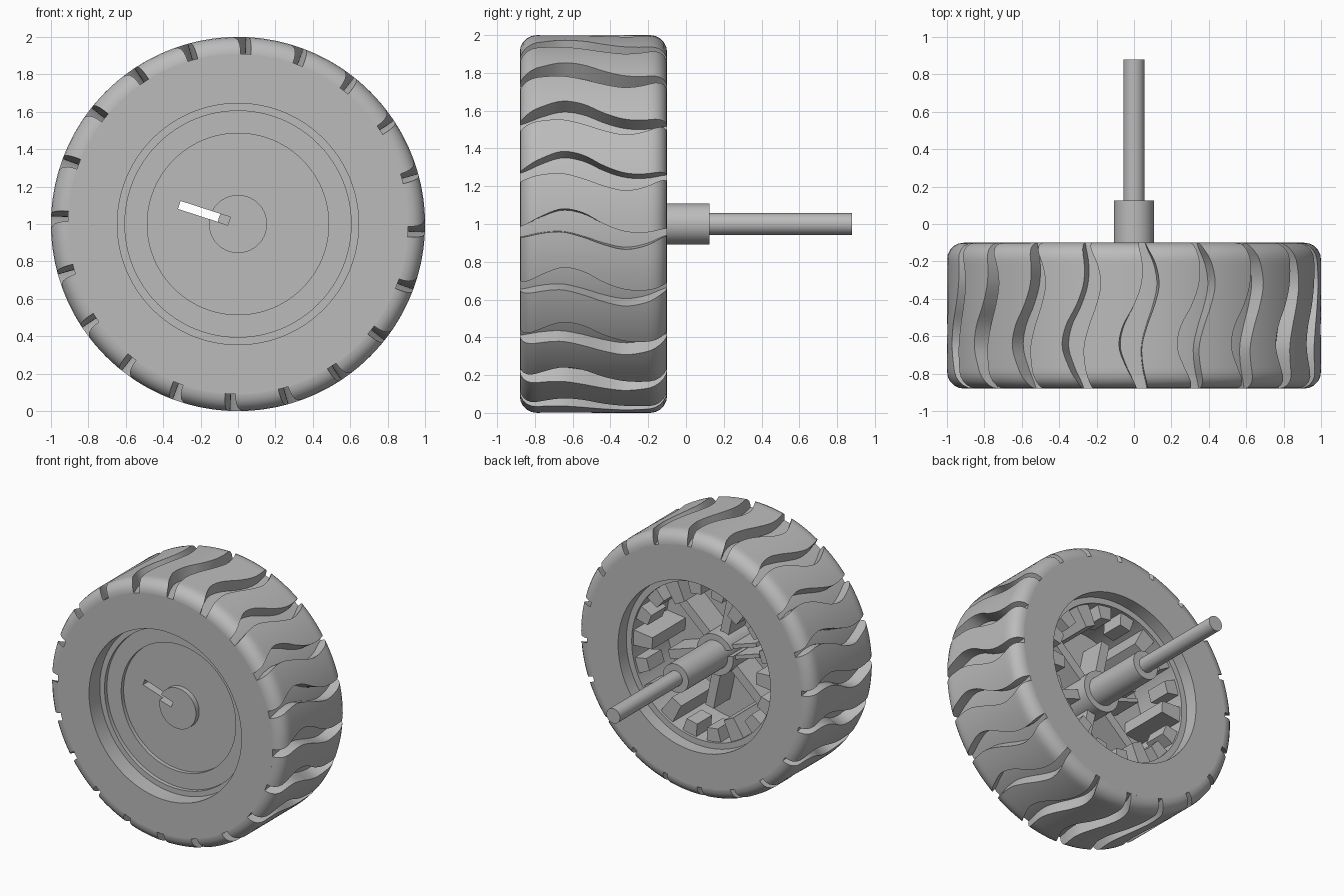
import bpy, bmesh
from math import sin, cos, pi, radians
from mathutils import Matrix, Vector

cube = bpy.data.objects.get("Cube")
if cube:
    bpy.data.objects.remove(cube)

# Single grey material
grey = bpy.data.materials.new("plain grey")
grey.use_nodes = True
colour = (0.5, 0.5, 0.5, 1)
grey.diffuse_color = colour
grey.node_tree.nodes["Principled BSDF"].inputs["Base Color"].default_value = colour

FRONT, BACK = -0.88, -0.1     # tyre side planes
CENTRE = Vector((0, 0, 1))    # wheel axis height


def finish(bm, name, smooth=True):
    bmesh.ops.recalc_face_normals(bm, faces=bm.faces)
    mesh = bpy.data.meshes.new(name)
    bm.to_mesh(mesh)
    bm.free()
    mesh.materials.append(grey)
    obj = bpy.data.objects.new(name, mesh)
    obj.location = CENTRE
    bpy.context.collection.objects.link(obj)
    if smooth:
        bpy.ops.object.select_all(action='DESELECT')
        obj.select_set(True)
        bpy.context.view_layer.objects.active = obj
        bpy.ops.object.shade_smooth_by_angle(angle=radians(30))
    return obj


def lathe(name, profile, steps=96):
    """Turn a closed (radius, y) outline around the wheel axis."""
    bm = bmesh.new()
    verts = [bm.verts.new((r, y, 0)) for r, y in profile]
    pairs = list(zip(verts, verts[1:] + verts[:1]))
    edges = [bm.edges.new(p) for p in pairs
             if p[0].co.x > 0 or p[1].co.x > 0]
    bmesh.ops.spin(bm, geom=verts + edges, cent=(0, 0, 0), axis=(0, 1, 0),
                   angle=2 * pi, steps=steps)
    bmesh.ops.remove_doubles(bm, verts=bm.verts, dist=1e-4)
    return finish(bm, name)


def radial_box(bm, angle, r0, r1, y0, y1, width, taper=1.0, shift=0.0):
    """Box pointing out from the axis; taper narrows its inner end."""
    turn = Matrix.Rotation(-radians(angle), 4, 'Y')
    box = bmesh.ops.create_cube(bm, size=1)["verts"]
    for v in box:
        inner = v.co.x < 0
        half = width * (taper if inner else 1)
        v.co = turn @ Vector((r0 if inner else r1,
                              y0 if v.co.y < 0 else y1, v.co.z * half + shift))


# Tyre carcass
lathe("tyre_body", [(0.645, FRONT), (0.91, FRONT), (0.91, BACK), (0.645, BACK)], 160)

# Wavy tread blocks: groove edges given along the width, front to back
LEFT = [0.015, -0.04, -0.08, -0.06, 0.0, 0.04, 0.045, 0.025]
RIGHT = [0.075, 0.05, 0.042, 0.07, 0.11, 0.135, 0.115, 0.065]


def sample(values, t):
    """Smooth cubic interpolation through evenly spaced values."""
    s = t * (len(values) - 1)
    i = min(int(s), len(values) - 2)
    f = s - i
    p = [values[max(0, min(len(values) - 1, i + k))] for k in (-1, 0, 1, 2)]
    return p[1] + 0.5 * f * (p[2] - p[0] + f * (
        2 * p[0] - 5 * p[1] + 4 * p[2] - p[3] + f * (3 * (p[1] - p[2]) + p[3] - p[0])))


def tread_outline(fillet=0.09, arc=5, straight=20):
    rim = [(FRONT + fillet * (1 - cos(a)), 1 - fillet + fillet * sin(a))
           for a in (k * pi / 2 / arc for k in range(arc + 1))]
    span = BACK - FRONT - 2 * fillet
    middle = [(FRONT + fillet + span * k / straight, 1) for k in range(1, straight)]
    return rim + middle + [(FRONT + BACK - y, r) for y, r in reversed(rim)]


PITCH, ACROSS = 2 * pi / 20, 8
bm = bmesh.new()
for block in range(20):
    outer, inner = [], []
    for y, r in tread_outline():
        t = (y - FRONT) / (BACK - FRONT)
        a0, a1 = sample(RIGHT, t), sample(LEFT, t) + PITCH
        angles = [block * PITCH + a0 + (a1 - a0) * k / ACROSS for k in range(ACROSS + 1)]
        outer.append([bm.verts.new((r * sin(a), y, r * cos(a))) for a in angles])
        inner.append([bm.verts.new((0.9 * sin(a), y, 0.9 * cos(a))) for a in angles])
    for i in range(len(outer) - 1):
        for k in range(ACROSS):
            for g in (outer, inner):
                bm.faces.new((g[i][k], g[i][k + 1], g[i + 1][k + 1], g[i + 1][k]))
        for k in (0, ACROSS):
            bm.faces.new((outer[i][k], outer[i + 1][k], inner[i + 1][k], inner[i][k]))
    for i in (0, -1):
        for k in range(ACROSS):
            bm.faces.new((outer[i][k], outer[i][k + 1], inner[i][k + 1], inner[i][k]))
finish(bm, "tread_blocks")

# Rim with dished front plate and rear collar
rim = lathe("rim", [
    (0, -0.73), (0.155, -0.73), (0.155, -0.69), (0.485, -0.69), (0.485, -0.72),
    (0.605, -0.72), (0.605, -0.75), (0.65, -0.75), (0.65, -0.2), (0.6, -0.2),
    (0.6, -0.62), (0.155, -0.62), (0.155, -0.35), (0, -0.35)])

# Slot through plate and collar
SLOT = 162
bm = bmesh.new()
radial_box(bm, SLOT, 0.05, 0.33, -1, 0, 0.045)
cutter = finish(bm, "slot_cutter", False)
cutter.hide_render = True
cutter.hide_set(True)
cut = rim.modifiers.new("slot", 'BOOLEAN')
cut.operation, cut.object, cut.solver = 'DIFFERENCE', cutter, 'EXACT'

# Lugs around the inside of the rim, every third one long
bm = bmesh.new()
for n in range(18):
    long_lug = n % 3 == 0
    radial_box(bm, n * 20 + 2, 0.44 if long_lug else 0.5, 0.61,
               -0.63 if long_lug else -0.4, -0.22, 0.12, 0.75)
finish(bm, "rim_lugs", False)

# Spokes behind the plate, with a rib pair beside the slot
bm = bmesh.new()
for n in range(1, 6):
    radial_box(bm, SLOT + n * 60, 0.14, 0.46, -0.63, -0.42, 0.07)
for side in (-1, 1):
    radial_box(bm, SLOT, 0.13, 0.36, -0.63, -0.38, 0.03, shift=side * 0.04)
finish(bm, "rear_spokes", False)

# Axle sleeve and rod
lathe("axle_sleeve", [(0, -0.6), (0.108, -0.6), (0.108, 0.125), (0, 0.125)], 48)
lathe("axle_rod", [(0, -0.6), (0.057, -0.6), (0.057, 0.88), (0, 0.88)], 40)
